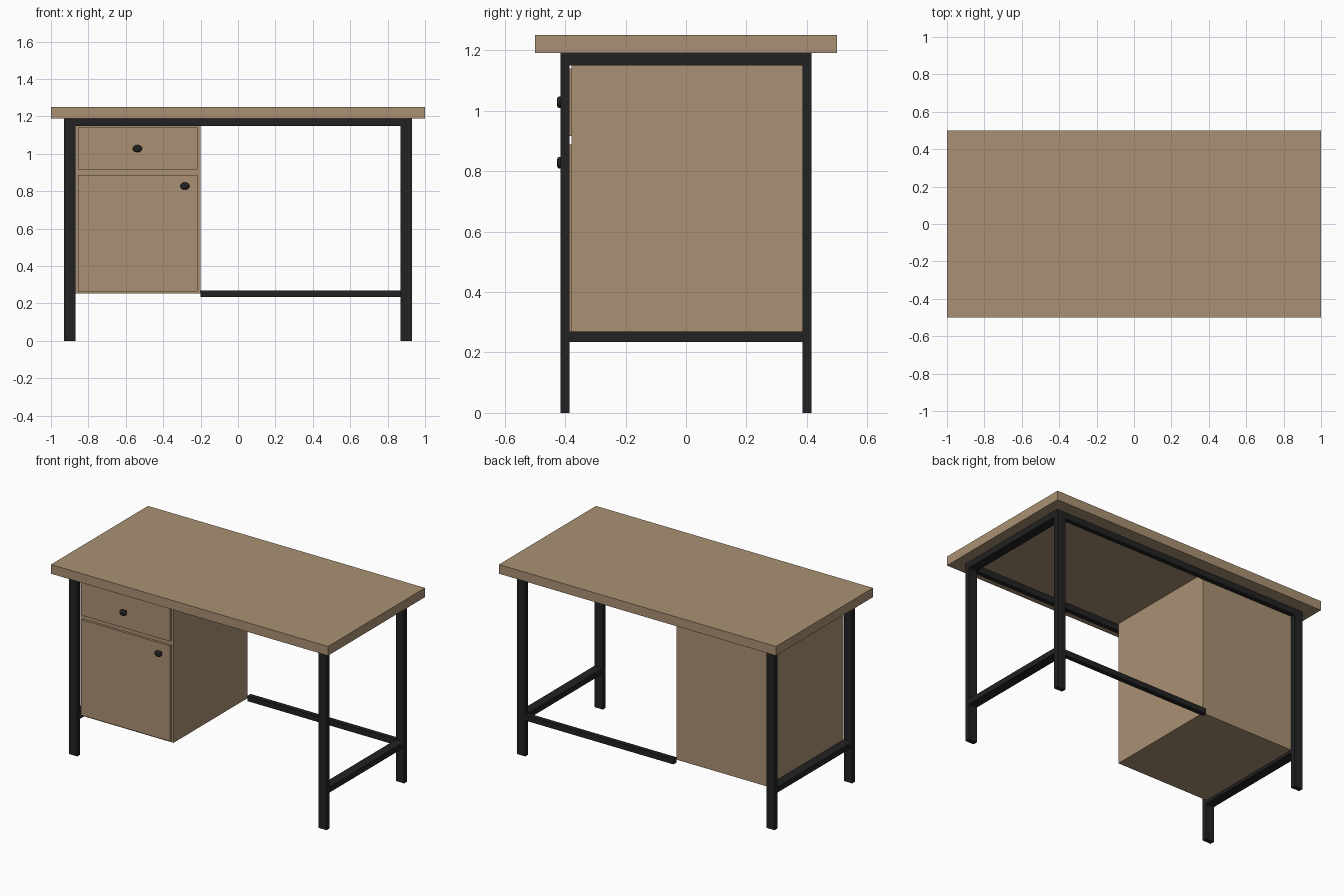
import bpy, bmesh
from math import cos, sin, tau

if "Cube" in bpy.data.objects:
    bpy.data.objects.remove(bpy.data.objects["Cube"], do_unlink=True)


def material(name, rgb):
    m = bpy.data.materials.new(name)
    m.use_nodes = True
    m.diffuse_color = (*rgb, 1)
    bsdf = next(n for n in m.node_tree.nodes if n.type == "BSDF_PRINCIPLED")
    bsdf.inputs["Base Color"].default_value = (*rgb, 1)
    bsdf.inputs["Roughness"].default_value = 0.6
    return m


wood = material("light wood", (0.40, 0.285, 0.172))
metal = material("black metal", (0.016, 0.016, 0.016))


def add_object(name, bm, mat):
    bmesh.ops.recalc_face_normals(bm, faces=bm.faces)
    mesh = bpy.data.meshes.new(name)
    bm.to_mesh(mesh)
    bm.free()
    mesh.materials.append(mat)
    ob = bpy.data.objects.new(name, mesh)
    bpy.context.collection.objects.link(ob)
    return ob


def box(name, xs, ys, zs, mat):
    """Box spanning the given ranges."""
    bm = bmesh.new()
    bmesh.ops.create_cube(bm, size=1)
    for v in bm.verts:
        v.co = [sum(r) / 2 + c * (r[1] - r[0]) for r, c in zip((xs, ys, zs), v.co)]
    return add_object(name, bm, mat)


def knob(name, x, z, base_y):
    """Oval pull turned around the y axis."""
    profile = [(0.011, 0), (0.011, 0.014), (0.021, 0.016), (0.025, 0.021),
               (0.025, 0.026), (0.021, 0.031), (0.012, 0.033)]
    n = 24
    bm = bmesh.new()
    rings = [[bm.verts.new((x + r * cos(tau * i / n), base_y - d, z + 0.78 * r * sin(tau * i / n)))
              for i in range(n)] for r, d in profile]
    for a, b in zip(rings, rings[1:]):
        for i in range(n):
            j = (i + 1) % n
            bm.faces.new((a[i], a[j], b[j], b[i]))
    bm.faces.new(rings[0])
    bm.faces.new(rings[-1])
    for f in bm.faces:
        f.smooth = len(f.verts) == 4
    return add_object(name, bm, metal)


# Main dimensions
LEG_IN, LEG_OUT = 0.87, 0.93
Y_IN, Y_OUT = 0.385, 0.415
TOP_Z = 1.19
RAIL_TOP = (1.15, TOP_Z)
RAIL_LOW = (0.234, 0.27)
INNER_X = -0.20


def span(sign, a, b):
    return tuple(sorted((sign * a, sign * b)))


# Table top
box("table_top", (-1, 1), (-0.5, 0.5), (TOP_Z, 1.25), wood)

# Legs and side rails
for side, sx in (("right", -1), ("left", 1)):
    xs = span(sx, LEG_IN, LEG_OUT)
    for end, sy in (("front", -1), ("back", 1)):
        box(f"{end}_{side}_leg", xs, span(sy, Y_IN, Y_OUT), (0, TOP_Z), metal)
    box(f"{side}_top_rail", xs, (-Y_IN, Y_IN), RAIL_TOP, metal)
    box(f"{side}_lower_rail", xs, (-Y_IN, Y_IN), RAIL_LOW, metal)

# Long rails under the top, and the back stretcher
for end, sy in (("front", -1), ("back", 1)):
    box(f"{end}_top_rail", (-LEG_IN, LEG_IN), span(sy, Y_IN, Y_OUT), RAIL_TOP, metal)
box("back_stretcher", (INNER_X, LEG_IN), (Y_IN, Y_OUT), RAIL_LOW, metal)

# Cabinet with drawer and door fronts
CAB_FRONT, PANEL_FRONT = -0.379, -0.394
box("cabinet", (-LEG_IN, INNER_X), (CAB_FRONT, Y_IN), (0.254, TOP_Z), wood)
for name, zs in (("drawer_front", (0.917, 1.14)), ("door_front", (0.265, 0.888))):
    box(name, (-0.855, -0.216), (PANEL_FRONT, CAB_FRONT), zs, wood)

# Knobs
knob("drawer_knob", -0.538, 1.028, PANEL_FRONT)
knob("door_knob", -0.284, 0.828, PANEL_FRONT)
